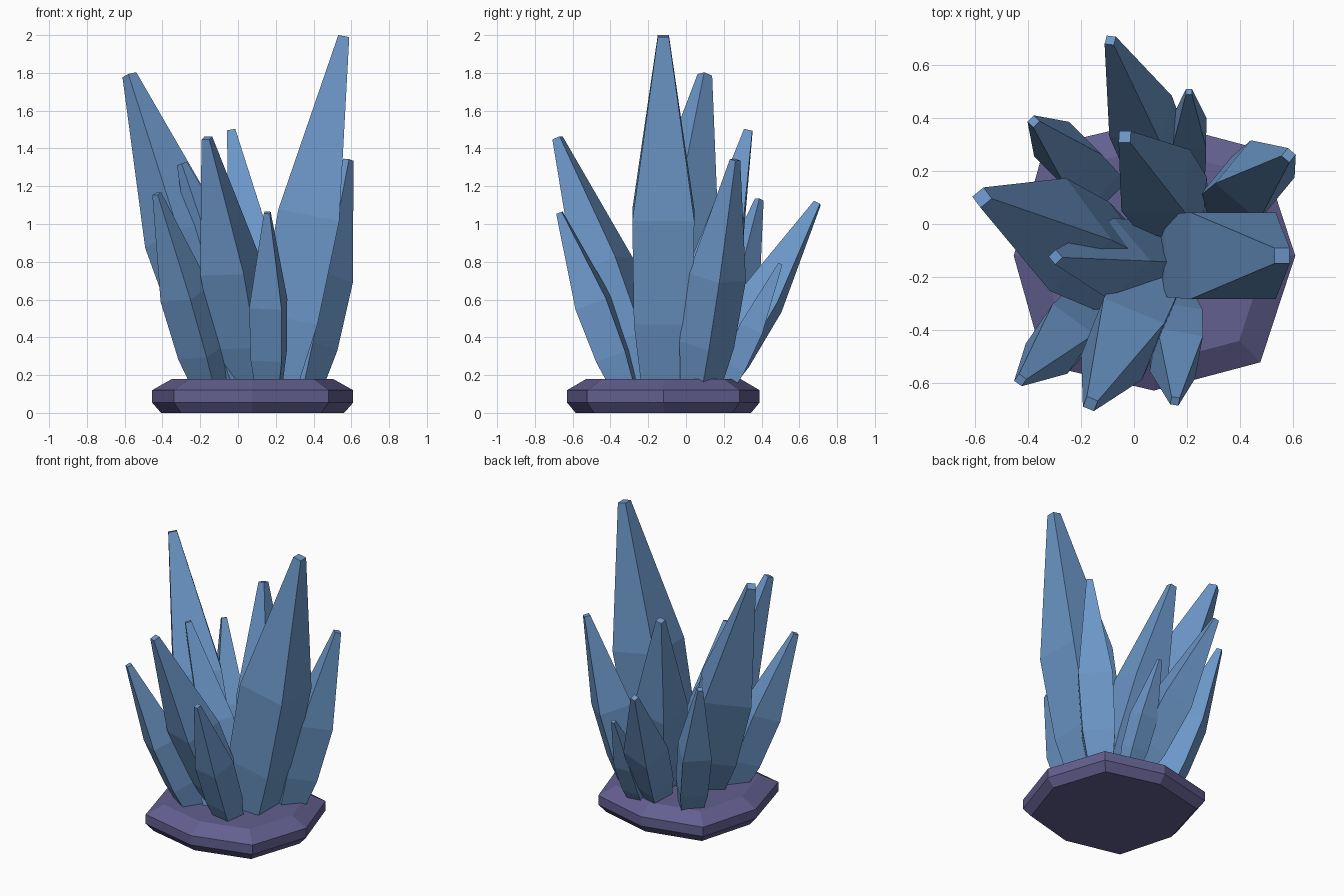
import bpy, bmesh, math
from mathutils import Vector, Matrix

if "Cube" in bpy.data.objects:
    bpy.data.objects.remove(bpy.data.objects["Cube"])


def material(name, rgb):
    m = bpy.data.materials.new(name)
    m.diffuse_color = (*rgb, 1)
    m.use_nodes = True
    m.node_tree.nodes["Principled BSDF"].inputs["Base Color"].default_value = m.diffuse_color
    return m


blue = material("crystal blue", (0.15, 0.31, 0.58))
purple = material("stone purple", (0.125, 0.115, 0.28))


def loft(name, rings, mat):
    """Flat-shaded solid skinned through rings of equal point count, capped at both ends."""
    bm = bmesh.new()
    loops = [[bm.verts.new(p) for p in ring] for ring in rings]
    n = len(loops[0])
    for a, b in zip(loops, loops[1:]):
        for i in range(n):
            j = (i + 1) % n
            bm.faces.new((a[i], a[j], b[j], b[i]))
    bm.faces.new(loops[0][::-1])
    bm.faces.new(loops[-1])
    bmesh.ops.recalc_face_normals(bm, faces=bm.faces)
    mesh = bpy.data.meshes.new(name)
    bm.to_mesh(mesh)
    bm.free()
    mesh.materials.append(mat)
    ob = bpy.data.objects.new(name, mesh)
    bpy.context.collection.objects.link(ob)
    return ob


# Bevelled, slightly uneven eight-sided stone base
centre = Vector((0.075, -0.12, 0))
radii = [0.535, 0.57, 0.51, 0.585, 0.53, 0.585, 0.51, 0.57]
base_rings = []
for z, s in ((0, 0.91), (0.055, 1), (0.12, 1), (0.18, 0.8)):
    base_rings.append([centre + Vector((r * s * math.cos(k * math.pi / 4),
                                        r * s * math.sin(k * math.pi / 4), z))
                       for k, r in enumerate(radii)])
loft("stone_base", base_rings, purple)

# Crystal profile: fraction along the axis, fraction of full half width
PROFILE = ((0, 0.66), (0.21, 0.95), (0.5, 1), (1, 0.18))


def crystal(name, foot, tip, spin):
    foot, tip = Vector((*foot, 0.1)), Vector(tip)
    axis = tip - foot
    half = 0.085 * axis.length
    turn = (Vector((0, 0, 1)).rotation_difference(axis).to_matrix()
            @ Matrix.Rotation(math.radians(spin), 3, 'Z'))
    rings = [[foot + axis * t + turn @ Vector((x * half * w, y * half * w, 0))
              for x, y in ((-1, -1), (1, -1), (1, 1), (-1, 1))]
             for t, w in PROFILE]
    loft(name, rings, blue)


# Crystals: foot on the base, tip, spin about own axis
for name, foot, tip, spin in (
    ("tall_right_crystal", (0.19, -0.12), (0.56, -0.12, 1.995), 0),
    ("tall_left_crystal", (0.0, -0.18), (-0.575, 0.10, 1.79), 38),
    ("back_centre_crystal", (0.20, 0.0), (-0.035, 0.33, 1.495), -3),
    ("front_crystal", (0.08, -0.19), (-0.165, -0.68, 1.455), -22),
    ("right_back_crystal", (0.33, 0.07), (0.585, 0.26, 1.34), 50),
    ("inner_left_crystal", (0.13, -0.14), (-0.297, -0.125, 1.32), 42),
    ("front_left_crystal", (-0.13, -0.28), (-0.43, -0.59, 1.16), 55),
    ("front_right_crystal", (0.165, -0.31), (0.155, -0.67, 1.06), -10),
    ("back_left_crystal", (-0.12, 0.13), (-0.38, 0.388, 1.13), 45),
    ("back_crystal", (0.14, 0.12), (-0.09, 0.695, 1.11), -10),
    ("small_back_crystal", (0.21, 0.19), (0.208, 0.50, 0.79), 0),
):
    crystal(name, foot, tip, spin)
